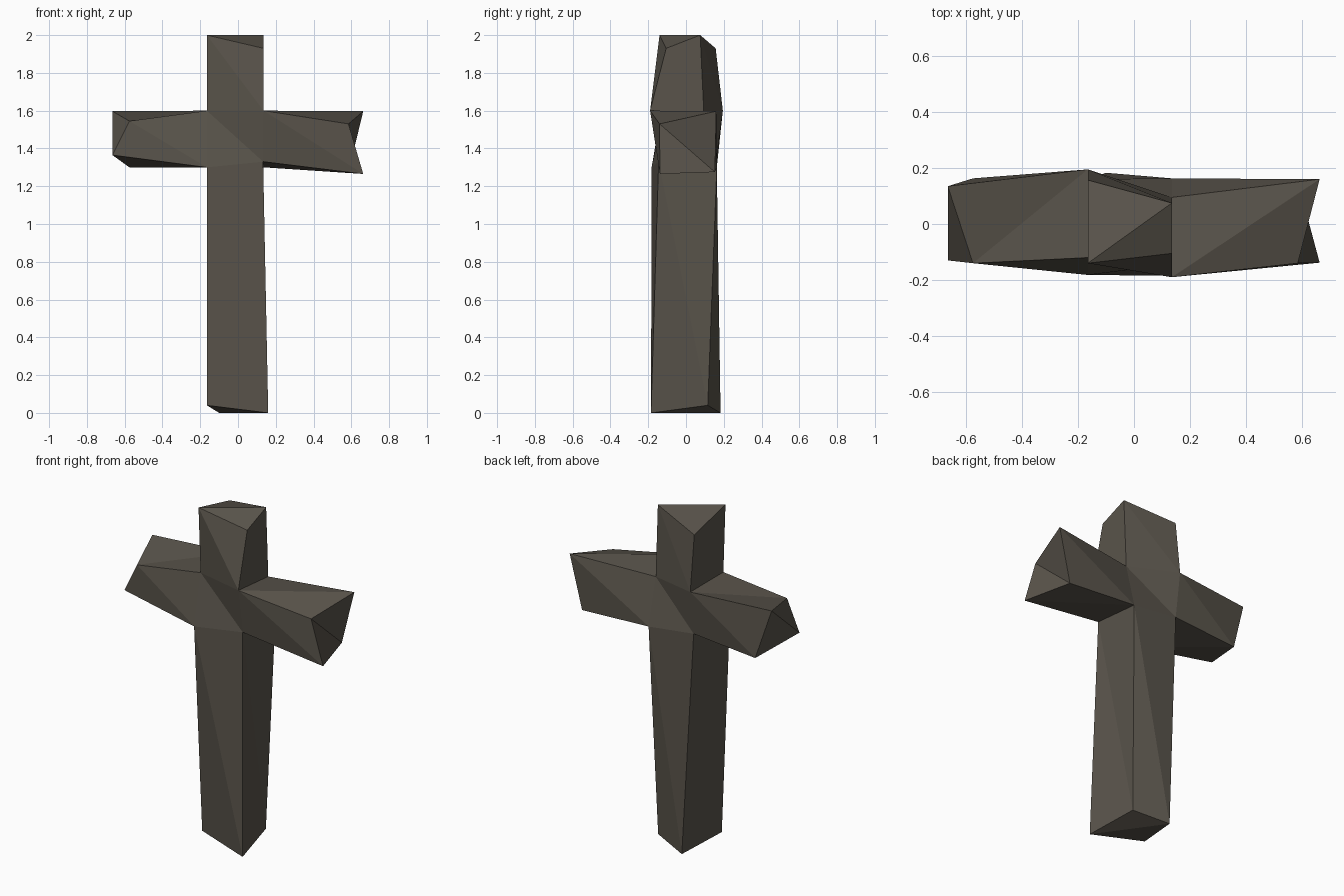
import bpy, bmesh

if "Cube" in bpy.data.objects:
    bpy.data.objects.remove(bpy.data.objects["Cube"])

# Chipped stone cross: rings of four corners, each ordered
# front-left, front-right, back-right, back-left (arms: front-top, front-low, back-low, back-top)
foot = [(-.165, -.105, .04), (.16, -.185, 0), (.105, .115, .04), (-.10, .183, 0)]
crotch = [(-.165, -.182, 1.30), (.133, -.145, 1.33), (.135, .163, 1.30), (-.163, .16, 1.335)]
shoulder = [(-.165, -.12, 1.60), (.135, -.19, 1.60), (.135, .095, 1.575), (-.165, .195, 1.60)]
head = [(-.165, -.14, 2.0), (.135, -.105, 1.93), (.135, .075, 2.0), (-.165, .157, 1.93)]
right_tip = [(.585, -.14, 1.53), (.663, -.138, 1.265), (.585, .153, 1.275), (.663, .16, 1.597)]
left_tip = [(-.575, -.14, 1.545), (-.665, -.13, 1.365), (-.575, .163, 1.30), (-.665, .135, 1.597)]

bm = bmesh.new()
ft, cr, sh, hd, rt, lt = [[bm.verts.new(p) for p in ring]
                          for ring in (foot, crotch, shoulder, head, right_tip, left_tip)]


def facet(a, b, c, d):
    """Quad split along the a-c diagonal."""
    bm.faces.new((a, b, c))
    bm.faces.new((a, c, d))


def sleeve(lo, hi, flips):
    """Four split sides between two rings; a flip swaps the diagonal."""
    for i, flip in enumerate(flips):
        j = (i + 1) % 4
        if flip:
            facet(lo[j], hi[j], hi[i], lo[i])
        else:
            facet(lo[i], lo[j], hi[j], hi[i])


# Rings where the arms leave the shaft
right_root = [sh[1], cr[1], cr[2], sh[2]]
left_root = [sh[0], cr[0], cr[3], sh[3]]

# Shaft, head and arms
sleeve(ft, cr, (1, 1, 1, 1))
sleeve(sh, hd, (1, 0, 1, 0))
sleeve(right_root, rt, (0, 1, 0, 1))
sleeve(left_root, lt, (1, 0, 1, 0))

# Front and back of the crossing
facet(sh[0], cr[0], cr[1], sh[1])
facet(sh[2], cr[2], cr[3], sh[3])

# End caps
facet(ft[1], ft[2], ft[3], ft[0])
facet(hd[0], hd[1], hd[2], hd[3])
facet(rt[0], rt[1], rt[2], rt[3])
facet(lt[1], lt[2], lt[3], lt[0])

bmesh.ops.recalc_face_normals(bm, faces=bm.faces[:])
mesh = bpy.data.meshes.new("stone_cross")
bm.to_mesh(mesh)
bm.free()

stone = bpy.data.materials.new("dark_stone")
stone.diffuse_color = (.10, .088, .070, 1)
stone.use_nodes = True
stone.node_tree.nodes["Principled BSDF"].inputs["Base Color"].default_value = stone.diffuse_color
mesh.materials.append(stone)
bpy.context.collection.objects.link(bpy.data.objects.new("stone_cross", mesh))
